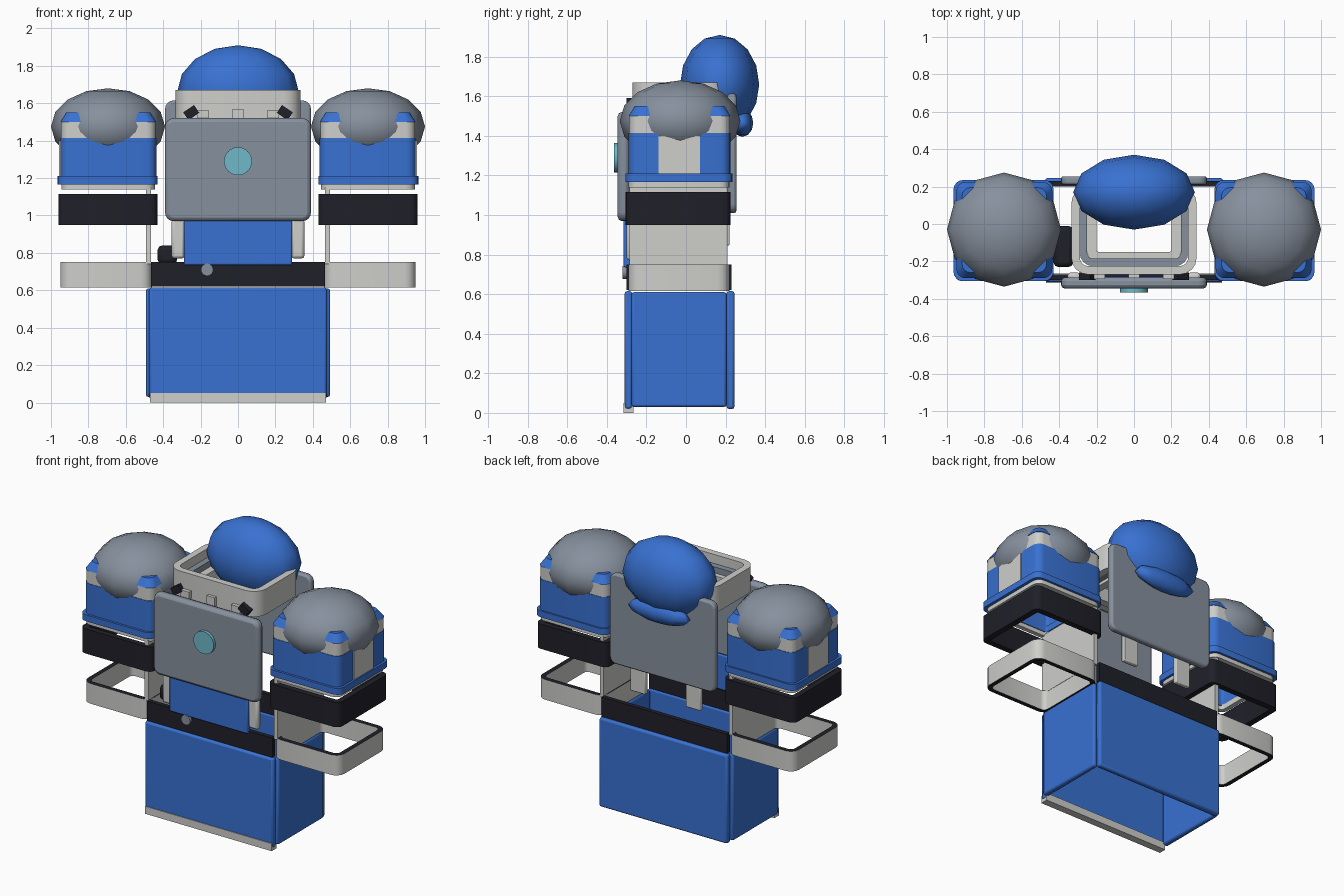
import bpy, bmesh, math
from mathutils import Matrix, Vector

if "Cube" in bpy.data.objects:
    bpy.data.objects.remove(bpy.data.objects["Cube"])


def material(name, rgb):
    m = bpy.data.materials.new(name)
    m.diffuse_color = (*rgb, 1)
    m.use_nodes = True
    m.node_tree.nodes["Principled BSDF"].inputs["Base Color"].default_value = m.diffuse_color
    return m


BLUE = material("blue", (0.04, 0.165, 0.64))
LIGHT = material("light grey", (0.62, 0.62, 0.60))
GREY = material("steel grey", (0.24, 0.28, 0.34))
DARK = material("near black", (0.014, 0.014, 0.022))
TEAL = material("teal", (0.16, 0.48, 0.58))


def finish(name, bm, mat, bevel=0, angle=35):
    bmesh.ops.recalc_face_normals(bm, faces=bm.faces)
    me = bpy.data.meshes.new(name)
    bm.to_mesh(me)
    bm.free()
    me.materials.append(mat)
    me.shade_smooth()
    me.set_sharp_from_angle(angle=math.radians(angle))
    ob = bpy.data.objects.new(name, me)
    bpy.context.collection.objects.link(ob)
    if bevel:
        mod = ob.modifiers.new("bevel", 'BEVEL')
        mod.width, mod.segments = bevel, 2
        mod.limit_method = 'ANGLE'
    return ob


def box(name, x, y, z, mat, bevel=0.0, tilt=0):
    """Box from (min, max) ranges, optionally tilted about y."""
    bm = bmesh.new()
    bmesh.ops.create_cube(bm, size=1)
    size = Matrix.Diagonal((x[1] - x[0], y[1] - y[0], z[1] - z[0], 1))
    mid = Vector((sum(x) / 2, sum(y) / 2, sum(z) / 2))
    bm.transform(Matrix.Translation(mid) @ Matrix.Rotation(tilt, 4, 'Y') @ size)
    return finish(name, bm, mat, bevel)


def outline(a, b, r, n=4):
    """Rounded rectangle between ranges a and b."""
    pts = []
    for k, (u, v) in enumerate(((a[1] - r, b[1] - r), (a[0] + r, b[1] - r),
                                (a[0] + r, b[0] + r), (a[1] - r, b[0] + r))):
        for i in range(n + 1):
            t = (k + i / n) * math.pi / 2
            pts.append((u + r * math.cos(t), v + r * math.sin(t)))
    return pts


def prism(name, x, y, z, mat, r=0.05, wall=0, top=1.0, upright=False, bevel=0, n=4):
    """Rounded slab, or a tube if wall is set; upright extrudes along y."""
    a, b, c = (x, z, y) if upright else (x, y, z)
    bm = bmesh.new()

    def loop(inset, h, s):
        ca, cb = sum(a) / 2, sum(b) / 2
        pts = outline((a[0] + inset, a[1] - inset), (b[0] + inset, b[1] - inset),
                      max(r - inset, 0.012), n)
        pts = [(ca + (p - ca) * s, cb + (q - cb) * s) for p, q in pts]
        return [bm.verts.new((p, h, q) if upright else (p, q, h)) for p, q in pts]

    loops = [loop(0, c[0], 1), loop(0, c[1], top)]
    if wall:
        loops += [loop(wall, c[1], top), loop(wall, c[0], 1)]
        pairs = [(0, 1), (1, 2), (2, 3), (3, 0)]
    else:
        pairs = [(0, 1)]
        bm.faces.new(loops[0])
        bm.faces.new(loops[1])
    count = len(loops[0])
    for i, j in pairs:
        for k in range(count):
            m = (k + 1) % count
            bm.faces.new((loops[i][k], loops[i][m], loops[j][m], loops[j][k]))
    return finish(name, bm, mat, bevel)


def ellipsoid(name, centre, radii, mat, seg=12, rings=8):
    bm = bmesh.new()
    bmesh.ops.create_uvsphere(bm, u_segments=seg, v_segments=rings, radius=1)
    bm.transform(Matrix.Translation(centre) @ Matrix.Diagonal((*radii, 1)))
    return finish(name, bm, mat, angle=80)


def disc(name, centre, radius, depth, mat):
    bm = bmesh.new()
    bmesh.ops.create_cone(bm, cap_ends=True, segments=24, radius1=radius,
                          radius2=radius, depth=depth)
    bm.transform(Matrix.Translation(centre) @ Matrix.Rotation(math.pi / 2, 4, 'X'))
    return finish(name, bm, mat)


def span(s, lo, hi):
    """x range mirrored to side s."""
    return tuple(sorted((s * lo, s * hi)))


# Lower body: four panels, open at top and bottom
box("lower_front_panel", (-0.475, 0.475), (-0.31, -0.272), (0.02, 0.615), BLUE, 0.012)
box("lower_back_panel", (-0.475, 0.475), (0.205, 0.245), (0.02, 0.615), BLUE, 0.012)
box("toe_strip", (-0.47, 0.47), (-0.315, -0.265), (0, 0.05), LIGHT)

# Belt, buckle button and pouch
box("belt_front", (-0.465, 0.465), (-0.30, -0.27), (0.62, 0.75), DARK)
box("belt_back", (-0.465, 0.465), (0.20, 0.23), (0.62, 0.75), DARK)
disc("belt_button", (-0.165, -0.305, 0.71), 0.033, 0.03, GREY)
box("belt_pouch", (-0.43, -0.325), (-0.23, -0.01), (0.74, 0.84), DARK, 0.025)

# Waist
box("waist_panel", (-0.29, 0.29), (-0.315, -0.28), (0.735, 0.98), BLUE, 0.008)

# Chest and back plates
prism("chest_plate", (-0.39, 0.39), (-0.345, -0.285), (0.97, 1.52), GREY,
      r=0.045, upright=True, bevel=0.02)
prism("back_plate", (-0.39, 0.39), (0.21, 0.255), (1.01, 1.615), GREY,
      r=0.045, upright=True, bevel=0.012)
disc("chest_light", (0, -0.35, 1.29), 0.075, 0.03, TEAL)

# Collar made of nested rings
prism("collar", (-0.335, 0.335), (-0.27, 0.20), (1.50, 1.67), LIGHT, r=0.09, wall=0.045)
prism("collar_inner_ring", (-0.29, 0.29), (-0.225, 0.16), (1.50, 1.61), GREY, r=0.07, wall=0.04)
prism("neck_seat", (-0.25, 0.25), (-0.20, 0.13), (1.48, 1.57), LIGHT, r=0.05, wall=0.05)
box("collar_tab", (-0.03, 0.03), (-0.29, -0.26), (1.51, 1.57), LIGHT)

# Head and the lobe hanging behind it
ellipsoid("head", (0, 0.17, 1.66), (0.325, 0.20, 0.25), BLUE)
ellipsoid("head_back_lobe", (0, 0.285, 1.465), (0.23, 0.055, 0.07), BLUE, 10, 6)

for s, side in ((-1, "left"), (1, "right")):
    # Lower body side and waist straps
    box(f"lower_side_panel_{side}", span(s, 0.455, 0.492), (-0.275, 0.205), (0.03, 0.61), BLUE, 0.012)
    box(f"waist_strap_{side}", span(s, 0.285, 0.355), (-0.30, -0.26), (0.77, 0.98), LIGHT, 0.015)
    box(f"back_strap_{side}", span(s, 0.15, 0.26), (0.19, 0.22), (0.845, 1.03), LIGHT, 0.006)

    # Collar clips
    box(f"collar_clip_{side}", span(s, 0.215, 0.285), (-0.30, -0.26), (1.525, 1.575), DARK, tilt=s * 0.6)
    box(f"collar_clip_base_{side}", span(s, 0.155, 0.22), (-0.295, -0.26), (1.51, 1.56), LIGHT)

    # Hand loop: light walls with dark rims
    hand = prism(f"hand_loop_{side}", span(s, 0.46, 0.95), (-0.29, 0.22), (0.615, 0.75),
                 LIGHT, r=0.06, wall=0.03)
    hand.data.materials.append(DARK)
    for f in hand.data.polygons:
        f.material_index = int(abs(f.normal.z) > 0.9)

    # Inner arm wall and forearm cuff
    box(f"arm_inner_wall_{side}", span(s, 0.465, 0.492), (-0.285, 0.21), (0.74, 1.15), LIGHT)
    prism(f"forearm_cuff_{side}", span(s, 0.43, 0.96), (-0.305, 0.225), (0.95, 1.115),
          DARK, r=0.04, wall=0.04)

    # Upper arm: seal, rim, shell, light band and cap
    prism(f"arm_seal_{side}", span(s, 0.445, 0.945), (-0.29, 0.22), (1.14, 1.175), LIGHT, wall=0.03)
    prism(f"arm_rim_{side}", span(s, 0.43, 0.965), (-0.305, 0.235), (1.167, 1.21), BLUE, wall=0.05)
    prism(f"arm_shell_{side}", span(s, 0.437, 0.95), (-0.29, 0.225), (1.205, 1.415), BLUE, wall=0.03)
    prism(f"arm_band_{side}", span(s, 0.44, 0.947), (-0.287, 0.222), (1.41, 1.505), LIGHT, wall=0.03)
    prism(f"arm_cap_{side}", span(s, 0.437, 0.95), (-0.29, 0.225), (1.50, 1.55), BLUE, top=0.88)
    box(f"arm_side_panel_{side}", span(s, 0.945, 0.957), (-0.14, 0.07), (1.21, 1.40), LIGHT)

    # Shoulder dome
    ellipsoid(f"shoulder_{side}", (s * 0.695, -0.03, 1.475), (0.305, 0.305, 0.205), GREY)
